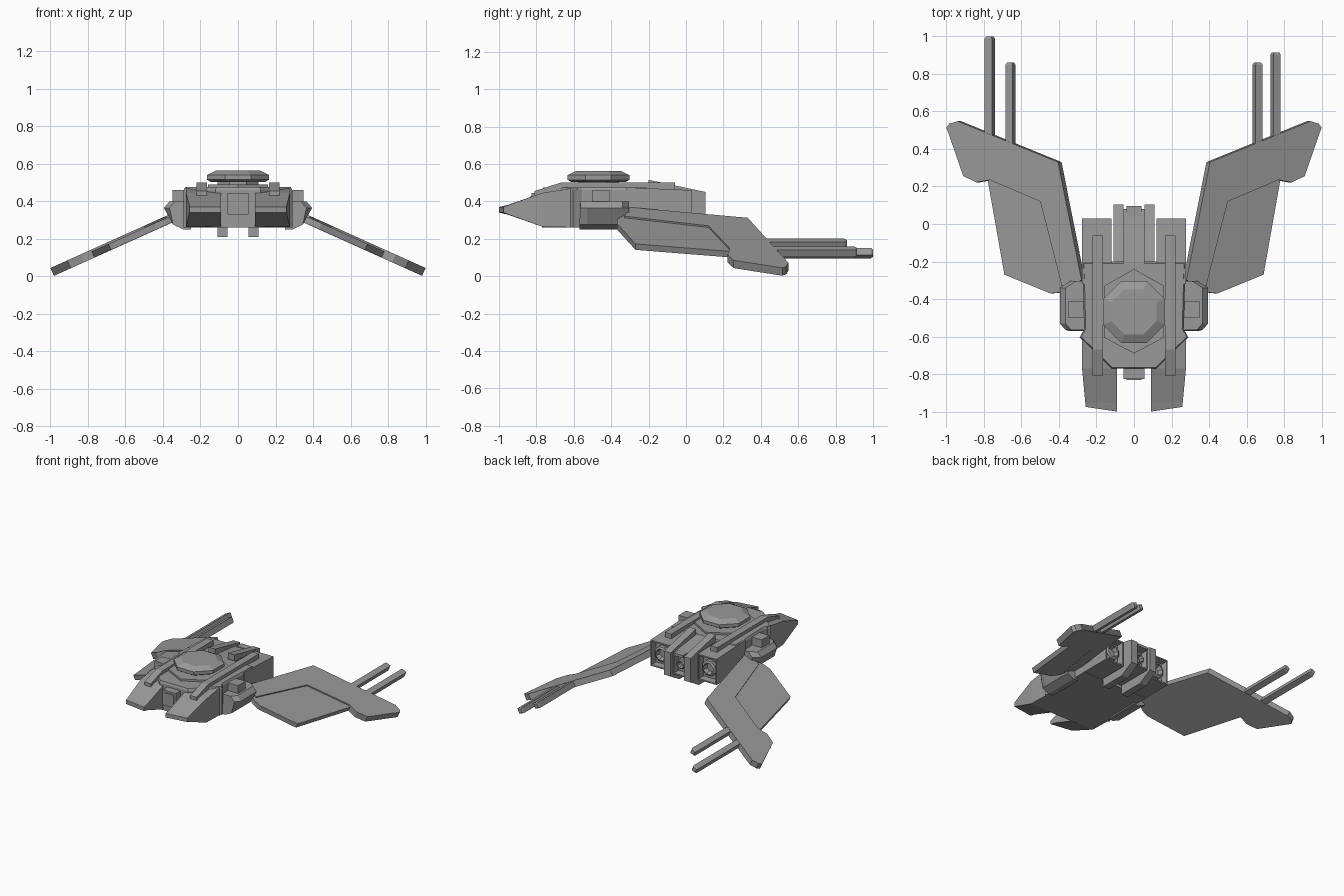
import bpy, bmesh, math
from mathutils import Vector

cube = bpy.data.objects.get("Cube")
if cube:
    bpy.data.objects.remove(cube)

grey = bpy.data.materials.new("hull grey")
grey.use_nodes = True
COLOUR = (0.32, 0.32, 0.32, 1)
grey.diffuse_color = COLOUR
grey.node_tree.nodes["Principled BSDF"].inputs["Base Color"].default_value = COLOUR


def finish(name, bm):
    bmesh.ops.recalc_face_normals(bm, faces=bm.faces)
    mesh = bpy.data.meshes.new(name)
    bm.to_mesh(mesh)
    bm.free()
    mesh.materials.append(grey)
    obj = bpy.data.objects.new(name, mesh)
    bpy.context.collection.objects.link(obj)
    return obj


def loft(name, rings):
    """Join equal-length rings of points into a closed solid."""
    bm = bmesh.new()
    loops = [[bm.verts.new(p) for p in ring] for ring in rings]
    n = len(loops[0])
    for a, b in zip(loops, loops[1:]):
        for i in range(n):
            j = (i + 1) % n
            bm.faces.new((a[i], a[j], b[j], b[i]))
    bm.faces.new(loops[0])
    bm.faces.new(loops[-1])
    return finish(name, bm)


def box(name, x, y, z):
    return loft(name, [[(x[0], y[0], h), (x[1], y[0], h), (x[1], y[1], h), (x[0], y[1], h)] for h in z])


def side_profile(name, x, pts):
    return loft(name, [[(w, y, z) for y, z in pts] for w in x])


def plan(name, half, levels):
    """Prism from a half outline mirrored in x; levels are (z, scale)."""
    pts = half + [(-x, y) for x, y in reversed(half) if x > 0]
    cy = sum(y for x, y in pts) / len(pts)
    return loft(name, [[(x * s, cy + (y - cy) * s, z) for x, y in pts] for z, s in levels])


def mirrored(obj):
    mod = obj.modifiers.new("mirror", 'MIRROR')
    mod.use_axis = (True, False, False)
    return obj


# Hull with widest point near the front
plan("hull", [(0.12, -0.77), (0.22, -0.67), (0.29, -0.605), (0.265, -0.56), (0.275, -0.20)],
     [(0.26, 1), (0.46, 1), (0.475, 0.97)])
plan("deck_plate", [(0, -0.69), (0.16, -0.605), (0.16, -0.33), (0, -0.24)], [(0.46, 1), (0.49, 1)])
box("front_hatch", (-0.055, 0.055), (-0.825, -0.75), (0.33, 0.445))
box("hatch_panel", (-0.04, 0.04), (-0.832, -0.82), (0.345, 0.43))

# Octagonal turret
def octagon(r, z, cy=-0.468, cx=0):
    k = r / math.cos(math.pi / 8)
    return [(cx + k * math.cos((i + 0.5) * math.pi / 4), cy + k * math.sin((i + 0.5) * math.pi / 4), z)
            for i in range(8)]

loft("turret_neck", [octagon(0.11, 0.47), octagon(0.11, 0.51)])
loft("turret", [octagon(0.145, 0.503), octagon(0.165, 0.515), octagon(0.165, 0.54), octagon(0.12, 0.563)])

# Twin nose prongs tapering to a blunt tip
def prong_ring(y_in, y_out, x_out, z0, z1):
    return [(0.09, y_in, z0), (x_out, y_out, z0), (x_out, y_out, z1), (0.09, y_in, z1)]

mirrored(loft("nose_prong", [prong_ring(-1.0, -0.975, 0.258, 0.34, 0.37),
                             prong_ring(-0.955, -0.95, 0.26, 0.33, 0.38),
                             prong_ring(-0.77, -0.77, 0.277, 0.265, 0.445),
                             prong_ring(-0.58, -0.58, 0.277, 0.26, 0.475)]))

# Long rails on the deck
mirrored(side_profile("deck_rail", (0.165, 0.22),
                      [(-0.81, 0.42), (-0.81, 0.455), (-0.67, 0.50), (-0.06, 0.50), (-0.06, 0.42)]))

# Wing mounts
mirrored(loft("wing_mount", [
    [(0.25, y0, 0.25), (0.29, y0, 0.25), (0.345, y0, 0.275), (x1, y1, 0.365), (x1 - 0.03, y1, 0.40), (0.25, y1, 0.40)]
    for x1, y0, y1 in ((0.365, -0.57, -0.565), (0.395, -0.53, -0.53), (0.395, -0.35, -0.34), (0.34, -0.30, -0.305))]))
mirrored(box("mount_block", (0.25, 0.35), (-0.50, -0.41), (0.38, 0.46)))


# Rear engines: recessed square opening with an octagonal nozzle inside
def engine(name, x, y, z0, z1, back_z1, nozzle):
    bm = bmesh.new()
    rings = [[bm.verts.new((w, d, h)) for w, h in ((x[0], z0), (x[1], z0), (x[1], t), (x[0], t))]
             for d, t in zip(y, (z1, back_z1))]
    bm.faces.new(rings[0])
    rear = bm.faces.new(rings[1])
    for i in range(4):
        j = (i + 1) % 4
        bm.faces.new((rings[0][i], rings[0][j], rings[1][j], rings[1][i]))
    bmesh.ops.recalc_face_normals(bm, faces=bm.faces)
    bmesh.ops.inset_region(bm, faces=[rear], thickness=0.014)
    bmesh.ops.inset_region(bm, faces=[rear], thickness=0.004, depth=-0.05)
    obj = finish(name, bm)
    cx, cz = (x[0] + x[1]) / 2, (z0 + back_z1) / 2
    rings = []
    for r, d in ((1, -0.06), (1, -0.02), (0.75, -0.012), (0.55, -0.045)):
        rings.append([(px, y[1] + d, pz + cz) for px, pz, _ in octagon(nozzle * r, 0, 0, cx)])
    return obj, loft(name + "_nozzle", rings)


for part in engine("side_engine", (0.12, 0.278), (-0.32, 0.03), 0.265, 0.475, 0.46, 0.055):
    mirrored(part)
engine("centre_engine", (-0.055, 0.055), (-0.22, 0.08), 0.28, 0.475, 0.44, 0.034)
box("centre_engine_cap", (-0.04, 0.04), (0.04, 0.095), (0.43, 0.45))
mirrored(side_profile("engine_fin", (0.055, 0.11),
                      [(-0.20, 0.21), (-0.20, 0.515), (0.105, 0.45), (0.105, 0.27), (0.0, 0.21)]))

# Swept, drooping wings
NORMAL = Vector((0.41, 0, 0.912))

def on_wing(x, y, depth):
    return Vector((x, y, 0.31 - (x - 0.41) * 0.45)) - NORMAL * depth

def wing_plate(name, outline, top, bottom):
    return mirrored(loft(name, [[on_wing(x, y, d) for x, y in outline] for d in (bottom, top)]))

wing_plate("wing_panel", [(0.29, -0.30), (0.40, -0.365), (0.45, -0.37), (0.695, -0.27),
                          (0.785, 0.24), (0.50, 0.20)], 0.01, 0.045)
wing_plate("wing_frame", [(0.28, -0.30), (0.385, -0.33), (0.50, 0.12), (0.77, 0.235), (0.84, 0.222),
                          (0.91, 0.255), (1.0, 0.515), (0.985, 0.535), (0.94, 0.548), (0.405, 0.33)], 0, 0.046)

# Wing guns, the right outer one longer
def gun(name, x, tip):
    ring = lambda y, m: [on_wing(x + w, y, d) for w, d in
                         ((-0.019 + m, 0.002 + m), (0.019 - m, 0.002 + m), (0.019 - m, 0.044 - m), (-0.019 + m, 0.044 - m))]
    return loft(name, [ring(0.36, 0), ring(tip - 0.012, 0), ring(tip, 0.006)])

mirrored(gun("inner_gun", 0.668, 0.86))
gun("left_outer_gun", 0.764, 0.915)
right_gun = gun("right_outer_gun", 0.778, 1.0)
for v in right_gun.data.vertices:
    v.co.x = -v.co.x
right_gun.data.flip_normals()
